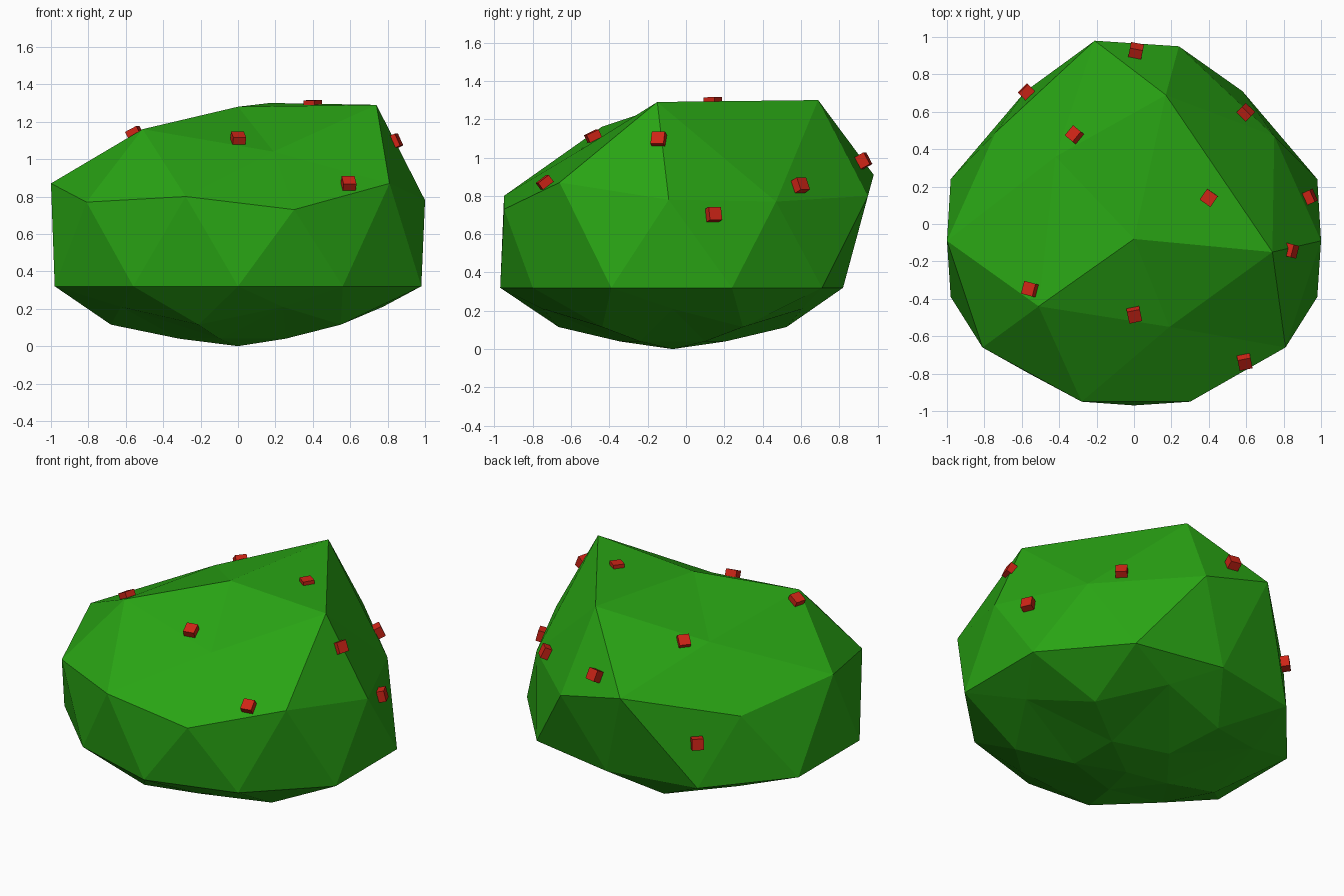
import bpy
import bmesh
from math import atan2, tau
from mathutils import Matrix, Vector
from mathutils.bvhtree import BVHTree

default_cube = bpy.data.objects.get("Cube")
if default_cube:
    bpy.data.objects.remove(default_cube, do_unlink=True)


def make_material(name, colour):
    material = bpy.data.materials.new(name)
    material.use_nodes = True
    material.diffuse_color = colour
    shader = material.node_tree.nodes["Principled BSDF"]
    shader.inputs["Base Color"].default_value = colour
    shader.inputs["Roughness"].default_value = 0.9
    return material


def make_object(name, mesh_data, material):
    mesh = bpy.data.meshes.new(name)
    mesh_data.to_mesh(mesh)
    mesh_data.free()
    mesh.materials.append(material)
    obj = bpy.data.objects.new(name, mesh)
    bpy.context.collection.objects.link(obj)
    return obj


leaf_green = make_material("leaf green", (0.022, 0.37, 0.007, 1))
berry_red = make_material("berry red", (0.62, 0.018, 0.008, 1))


# Order sphere vertices ring by ring from the top, then anticlockwise
def ring_order(vertex):
    x, y, z = vertex.co
    return -round(z, 1), (atan2(y, x) + 0.01) % tau


# Crown, shoulder and rim of the bush
upper_rings = [
    (0, -.08, 1.28),
    (.74, -.15, 1.29), (.17, .69, 1.3), (-.42, .36, 1.1), (-.51, -.44, 1.16), (.19, -.55, 1.04),
    (.75, .47, .77), (-.21, .98, .91), (-1, -.09, .87), (-.28, -.95, .8), (.81, -.66, .87),
    (1, -.09, .78), (.24, .95, .8), (-.74, .49, .75), (-.81, -.66, .77), (.3, -.95, .73),
]
waist = [(.98, .24), (.58, .71), (0, .82), (-.58, .71), (-.98, .24),
         (-.98, -.39), (-.56, -.8), (0, -.97), (.56, -.8), (.98, -.39)]
targets = upper_rings + [(x, y, .32) for x, y in waist]

# Bush: a faceted sphere with an uneven top and a flattened underside
bush_mesh = bmesh.new()
bmesh.ops.create_icosphere(bush_mesh, subdivisions=2, radius=1)
ordered = sorted(bush_mesh.verts, key=ring_order)
for vertex, target in zip(ordered, targets):
    vertex.co = target

# Underside rings: spread and height for each original ring level
underside = {-.4: (.76, .115), -.5: (.91, .21), -.9: (.6, .04), -1.0: (1, 0)}
for vertex in ordered[len(targets):]:
    spread, height = underside[round(vertex.co.z, 1)]
    vertex.co = (vertex.co.x * spread, vertex.co.y * spread * .92 - .07, height)

bmesh.ops.recalc_face_normals(bush_mesh, faces=bush_mesh.faces)
surface = BVHTree.FromBMesh(bush_mesh)
make_object("bush", bush_mesh, leaf_green)

# Berries: small cubes half sunk in the leaves and turned to face outwards
berry_size = .07
berry_spots = [
    (0, -.48, 1.1), (.59, -.73, .86), (.83, -.14, 1.09), (.93, .14, .7), (.4, .14, 1.28),
    (-.55, -.35, 1.13), (.59, .59, .85), (.01, .92, .98), (-.31, .47, 1.11), (-.57, .7, .61),
]
for number, spot in enumerate(berry_spots):
    point, normal, face_index, distance = surface.find_nearest(Vector(spot))
    berry_mesh = bmesh.new()
    bmesh.ops.create_cube(berry_mesh, size=berry_size)
    turn = normal.to_track_quat("Z", "Y").to_matrix().to_4x4()
    berry_mesh.transform(Matrix.Translation(spot) @ turn)
    make_object(f"berry_{number}", berry_mesh, berry_red)
